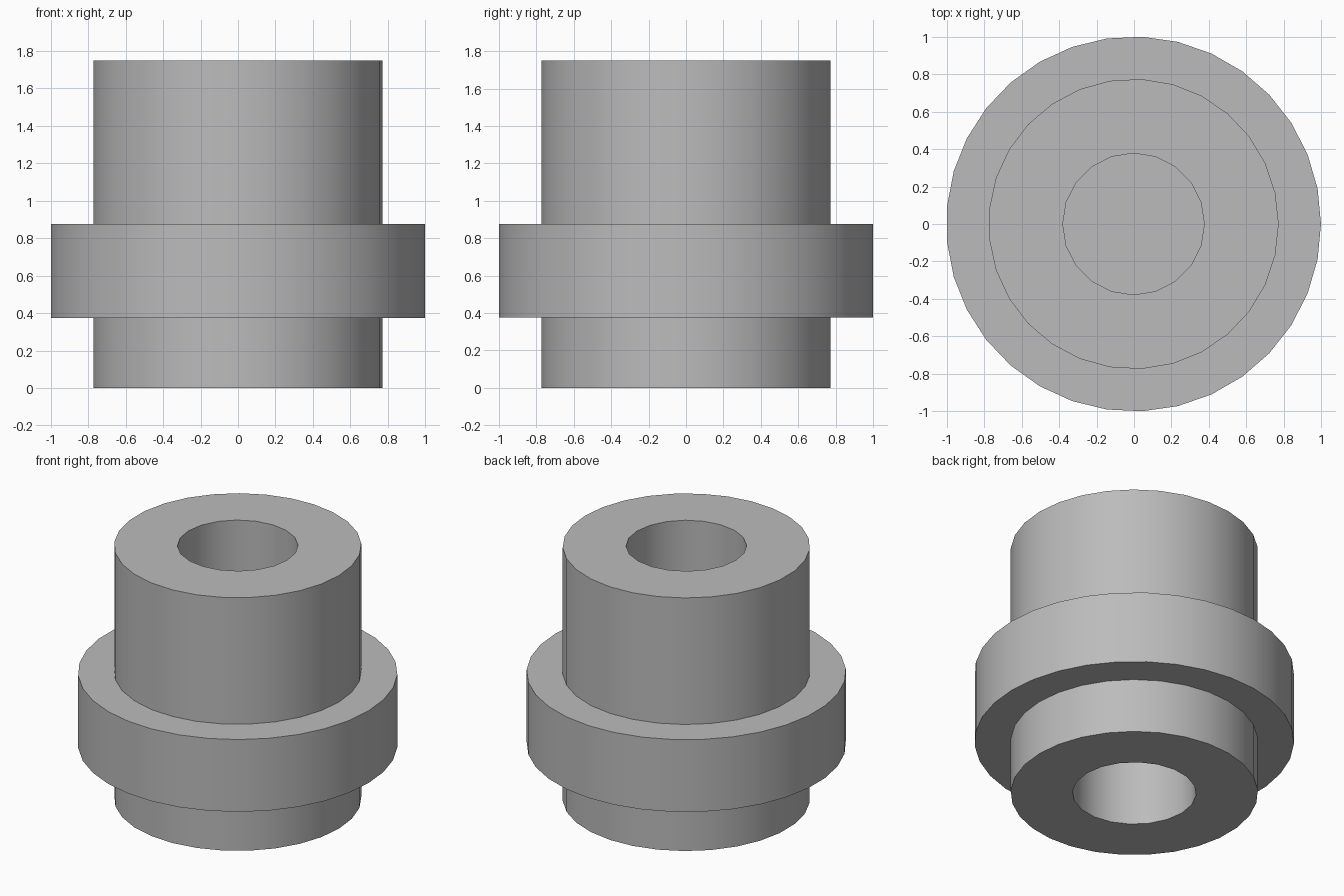
import bpy
import math

if "Cube" in bpy.data.objects:
    bpy.data.objects.remove(bpy.data.objects["Cube"])

grey = bpy.data.materials.new("plain grey")
grey.diffuse_color = (0.5, 0.5, 0.5, 1)
grey.use_nodes = True
grey.node_tree.nodes["Principled BSDF"].inputs["Base Color"].default_value = grey.diffuse_color
SHIFT = -0.0023  # centres the odd-sided flange on its bounds


def cylinder(name, radius, sides, z0, z1):
    """Upright cylinder with one corner on +x."""
    bpy.ops.mesh.primitive_cylinder_add(
        vertices=sides, radius=radius, depth=z1 - z0,
        location=(SHIFT, 0, (z0 + z1) / 2),
        rotation=(0, 0, math.radians(-90)))
    ob = bpy.context.object
    bpy.ops.object.transform_apply(location=True, rotation=True, scale=True)
    ob.name = name
    ob.data.materials.append(grey)
    return ob


def combine(target, tool, operation):
    """Apply a boolean and discard the tool."""
    mod = target.modifiers.new(operation.lower(), "BOOLEAN")
    mod.operation = operation
    mod.solver = "EXACT"
    mod.object = tool
    bpy.context.view_layer.objects.active = target
    bpy.ops.object.modifier_apply(modifier=mod.name)
    bpy.data.objects.remove(tool)


# Barrel with a collar around it
bushing = cylinder("flanged_bushing", 0.775, 29, 0, 1.75)
combine(bushing, cylinder("collar", 1.001, 33, 0.375, 0.875), "UNION")

# Blind sockets from both ends, leaving a thin web inside the collar
combine(bushing, cylinder("top_socket", 0.378, 20, 0.66, 1.9), "DIFFERENCE")
combine(bushing, cylinder("bottom_socket", 0.388, 20, -0.2, 0.59), "DIFFERENCE")

# Smooth walls, crisp rims
bpy.ops.object.select_all(action="DESELECT")
bushing.select_set(True)
bpy.context.view_layer.objects.active = bushing
bpy.ops.object.shade_smooth_by_angle(angle=math.radians(35))
